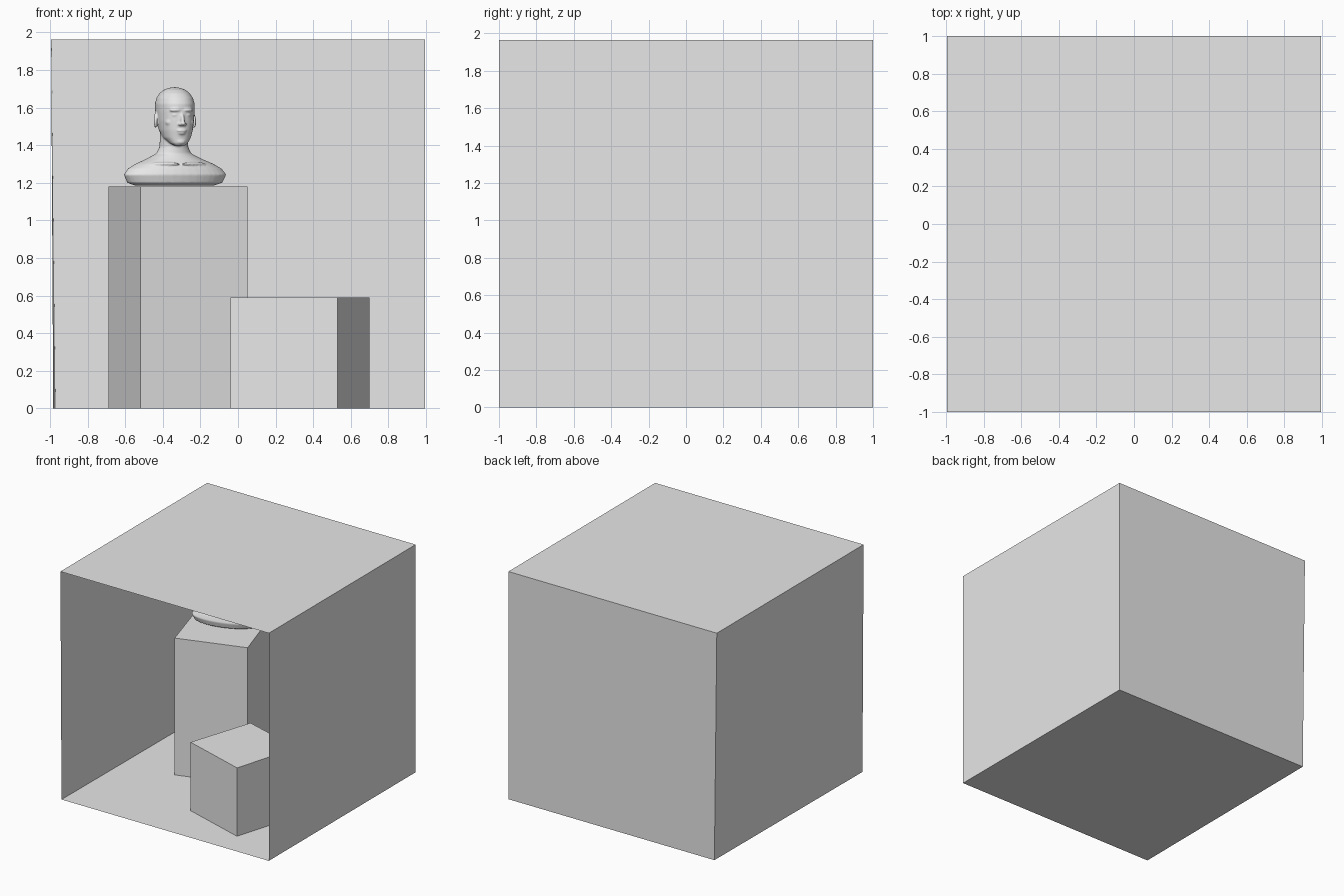
import bpy, bmesh, math
from mathutils import Vector, Matrix

cube = bpy.data.objects.get("Cube")
if cube:
    bpy.data.objects.remove(cube, do_unlink=True)

grey = bpy.data.materials.new("plain_grey")
grey.use_nodes = True
GREY = (0.8, 0.8, 0.8, 1)
grey.diffuse_color = GREY
for node in grey.node_tree.nodes:
    if node.type == 'BSDF_PRINCIPLED':
        node.inputs["Base Color"].default_value = GREY


def add_object(name, bm):
    mesh = bpy.data.meshes.new(name)
    bm.to_mesh(mesh)
    bm.free()
    mesh.materials.append(grey)
    obj = bpy.data.objects.new(name, mesh)
    bpy.context.scene.collection.objects.link(obj)
    return obj


def sheet(name, corners):
    bm = bmesh.new()
    bm.faces.new([bm.verts.new(c) for c in corners])
    return add_object(name, bm)


def block(name, corners, height):
    bm = bmesh.new()
    low, high = [[bm.verts.new((x, y, z)) for x, y in corners] for z in (0, height)]
    bm.faces.new(low)
    bm.faces.new(high)
    for i in range(4):
        j = (i + 1) % 4
        bm.faces.new((low[i], low[j], high[j], high[i]))
    bmesh.ops.recalc_face_normals(bm, faces=bm.faces)
    return add_object(name, bm)


# Room: open at the front, with thin walls and a slightly leaning right side
R, H = 0.994, 1.963
f_rf, f_rb = (-0.983, -1, 0), (-0.971, 1, 0)
f_lf, f_lb = (R, -1, 0), (R, 1, 0)
c_rf, c_rb, c_lf, c_lb = (-R, -1, H), (-R, 1, H), (R, -1, H), (R, 1, H)
sheet("floor", (f_rf, f_lf, f_lb, f_rb))
sheet("ceiling", (c_rf, c_rb, c_lb, c_lf))
sheet("back_wall", (f_rb, f_lb, c_lb, c_rb))
sheet("left_wall", (f_lf, c_lf, c_lb, f_lb))
sheet("right_wall", (f_rf, f_rb, c_rb, c_rf))

# Blocks
block("short_block", ((0.53, -0.77), (0.70, -0.20), (0.14, -0.03), (-0.04, -0.59)), 0.59)
block("tall_block", ((-0.52, -0.12), (0.05, 0.06), (-0.13, 0.63), (-0.69, 0.45)), 1.18)


# Bust: overlapping volumes fused into one smooth skin
def loft(bm, rings, power=2.0, n=40):
    loops = []
    for z, rx, ry, cy in rings:
        loop = []
        for i in range(n):
            a = math.tau * i / n
            c, s = math.cos(a), math.sin(a)
            loop.append(bm.verts.new((
                rx * math.copysign(abs(c) ** (2 / power), c),
                cy + ry * math.copysign(abs(s) ** (2 / power), s), z)))
        loops.append(loop)
    for a, b in zip(loops, loops[1:]):
        for i in range(n):
            j = (i + 1) % n
            bm.faces.new((a[i], a[j], b[j], b[i]))
    bm.faces.new(loops[0][::-1])
    bm.faces.new(loops[-1])


def blob(bm, centre, size, tilt=0.0, turn=0.0):
    m = (Matrix.Translation(centre) @ Matrix.Rotation(turn, 4, 'Z')
         @ Matrix.Rotation(tilt, 4, 'X') @ Matrix.Diagonal((*size, 1)))
    bmesh.ops.create_uvsphere(bm, u_segments=20, v_segments=12, radius=1, matrix=m)


bm = bmesh.new()
# shoulders and neck
loft(bm, ((1.184, .215, .085, .01), (1.20, .262, .112, .005), (1.243, .283, .118, 0),
          (1.275, .258, .112, .005), (1.30, .215, .104, .01), (1.328, .150, .092, .02),
          (1.355, .095, .080, .025), (1.39, .077, .074, .022), (1.44, .074, .076, .02),
          (1.50, .074, .076, .02)))
# skull and jaw
loft(bm, ((1.398, .028, .028, -.082), (1.41, .046, .048, -.07), (1.44, .072, .086, -.034),
          (1.48, .086, .113, -.014), (1.53, .095, .125, -.004), (1.58, .100, .130, .002),
          (1.62, .101, .131, .004), (1.65, .093, .120, .006), (1.675, .078, .100, .008),
          (1.693, .057, .073, .008), (1.703, .034, .044, .008), (1.708, .012, .015, .008)), 2.2)
# face features
blob(bm, (0, -.134, 1.535), (.011, .016, .036), -0.30)
blob(bm, (0, -.146, 1.515), (.014, .016, .011))
blob(bm, (0, -.128, 1.477), (.026, .010, .006))
blob(bm, (0, -.124, 1.464), (.021, .010, .007))
blob(bm, (0, -.106, 1.418), (.026, .018, .016))
for s in (-1, 1):
    blob(bm, (s * .014, -.134, 1.511), (.010, .013, .008))
    blob(bm, (s * .036, -.118, 1.586), (.030, .014, .009), 0, s * 0.25)
    blob(bm, (s * .036, -.113, 1.560), (.017, .012, .010), 0, s * 0.25)
    blob(bm, (s * .054, -.080, 1.522), (.026, .028, .022))
    # ears and collar bones
    blob(bm, (s * .104, .012, 1.532), (.010, .024, .042), -0.2, s * 0.35)
    blob(bm, (s * .080, -.085, 1.300), (.075, .014, .010), 0, s * 0.25)
bmesh.ops.recalc_face_normals(bm, faces=bm.faces)
bust = add_object("bust", bm)
remesh = bust.modifiers.new("fuse", 'REMESH')
remesh.mode = 'VOXEL'
remesh.voxel_size = 0.005
remesh.use_smooth_shade = True
soften = bust.modifiers.new("soften", 'SMOOTH')
soften.factor = 0.5
soften.iterations = 4

# Turn the bust to line up with the tall block
bust.location = Vector((-0.335, 0.32, 0))
bust.rotation_euler.z = math.radians(17)
bpy.context.view_layer.objects.active = bust
bust.select_set(True)
for name in ("fuse", "soften"):
    bpy.ops.object.modifier_apply(modifier=name)
bpy.ops.object.shade_smooth()
bust.data.materials.clear()
bust.data.materials.append(grey)
